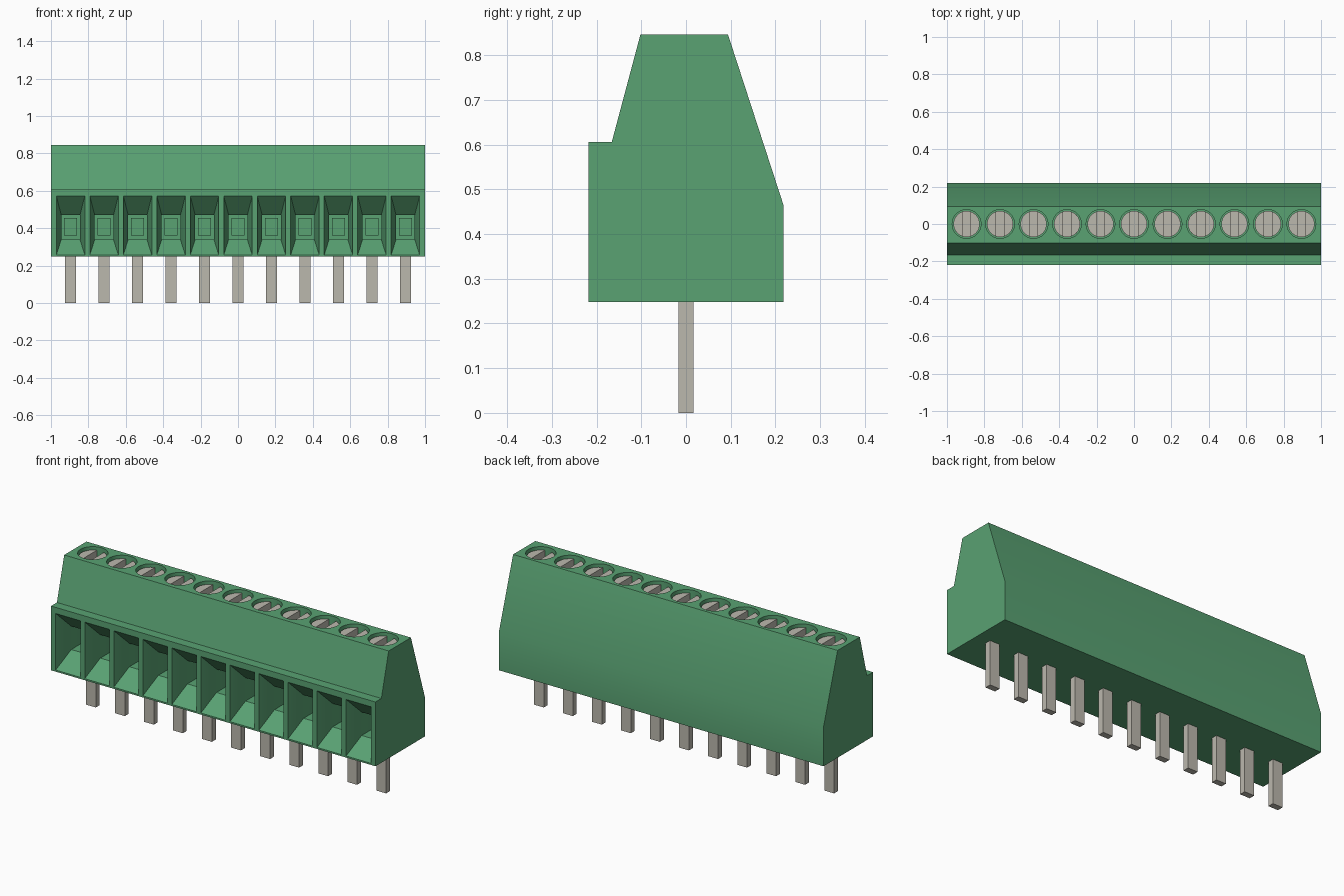
import bpy, bmesh
from math import cos, sin, asin, pi

if "Cube" in bpy.data.objects:
    bpy.data.objects.remove(bpy.data.objects["Cube"], do_unlink=True)

COUNT, PITCH = 11, 0.179
CENTRES = [(i - (COUNT - 1) / 2) * PITCH for i in range(COUNT)]


def material(name, rgb):
    m = bpy.data.materials.new(name)
    m.use_nodes = True
    m.diffuse_color = (*rgb, 1)
    m.node_tree.nodes["Principled BSDF"].inputs["Base Color"].default_value = (*rgb, 1)
    return m


green = material("housing green", (0.10, 0.36, 0.17))
metal = material("tinned metal", (0.50, 0.48, 0.42))


def loft(bm, rings):
    """Skin matching rings of points and cap both ends."""
    loops = [[bm.verts.new(p) for p in ring] for ring in rings]
    for a, b in zip(loops, loops[1:]):
        for i in range(len(a)):
            j = (i + 1) % len(a)
            bm.faces.new((a[i], a[j], b[j], b[i]))
    bm.faces.new(loops[0][::-1])
    bm.faces.new(loops[-1])


def finish(name, bm, mat):
    bmesh.ops.recalc_face_normals(bm, faces=bm.faces)
    mesh = bpy.data.meshes.new(name)
    bm.to_mesh(mesh)
    bm.free()
    mesh.materials.append(mat)
    obj = bpy.data.objects.new(name, mesh)
    bpy.context.collection.objects.link(obj)
    return obj


def rect_xz(x, y, half, z0, z1):
    return [(x - half, y, z0), (x + half, y, z0), (x + half, y, z1), (x - half, y, z1)]


def circle(x, r, z, n=32):
    return [(x + r * cos(2 * pi * i / n), r * sin(2 * pi * i / n), z) for i in range(n)]


# Housing: side profile extruded along its length
profile = [(-0.218, 0.248), (0.218, 0.248), (0.218, 0.465), (0.094, 0.846),
           (-0.102, 0.846), (-0.166, 0.606), (-0.218, 0.606)]
bm = bmesh.new()
loft(bm, [[(x, y, z) for y, z in profile] for x in (-1, 1)])
housing = finish("housing", bm, green)

# Cutters: tapered wire entries and round screw wells
entries, wells = bmesh.new(), bmesh.new()
for x in CENTRES:
    loft(entries, [rect_xz(x, -0.25, 0.076, 0.257, 0.572),
                   rect_xz(x, -0.218, 0.076, 0.257, 0.572),
                   rect_xz(x, -0.118, 0.05, 0.34, 0.47),
                   rect_xz(x, -0.03, 0.05, 0.34, 0.47)])
    loft(wells, [circle(x, 0.077, z) for z in (0.78, 0.88)])
for name, bm in (("entry_cutter", entries), ("screw_well_cutter", wells)):
    cutter = finish(name, bm, green)
    cutter.hide_render = True
    cutter.hide_set(True)
    cut = housing.modifiers.new(name, "BOOLEAN")
    cut.operation, cut.solver, cut.object = "DIFFERENCE", "EXACT", cutter

# Bake the cuts into the housing and remove the cutters
bpy.context.view_layer.update()
baked = bpy.data.meshes.new_from_object(
    housing.evaluated_get(bpy.context.evaluated_depsgraph_get()))
housing.modifiers.clear()
housing.data = baked
for name in ("entry_cutter", "screw_well_cutter"):
    bpy.data.objects.remove(bpy.data.objects[name], do_unlink=True)

# Clamp block at the back of each wire entry
bm = bmesh.new()
for x in CENTRES:
    loft(bm, [rect_xz(x, -0.06, 0.034, 0.36, 0.455), rect_xz(x, -0.02, 0.034, 0.36, 0.455)])
finish("clamp_blocks", bm, green)

# Slotted screws: a disc floor with two raised half-round lands
RADIUS, SLOT = 0.07, 0.022
bm = bmesh.new()
start = asin(SLOT / RADIUS)
for x in CENTRES:
    loft(bm, [circle(x, RADIUS, z) for z in (0.775, 0.79)])
    for side in (-1, 1):
        arc = [start - pi / 2 + (pi - 2 * start) * i / 14 for i in range(15)]
        loft(bm, [[(x + side * RADIUS * cos(a), RADIUS * sin(a), z) for a in arc]
                  for z in (0.79, 0.83)])
screws = finish("screws", bm, metal)

# Solder pins
bm = bmesh.new()
for x in CENTRES:
    loft(bm, [[(x - 0.03, -0.017, z), (x + 0.03, -0.017, z),
               (x + 0.03, 0.017, z), (x - 0.03, 0.017, z)] for z in (0, 0.26)])
finish("solder_pins", bm, metal)

# Smooth the round walls while keeping edges sharp
for obj in (housing, screws):
    bpy.ops.object.select_all(action="DESELECT")
    obj.select_set(True)
    bpy.context.view_layer.objects.active = obj
    bpy.ops.object.shade_smooth_by_angle(angle=0.5)
